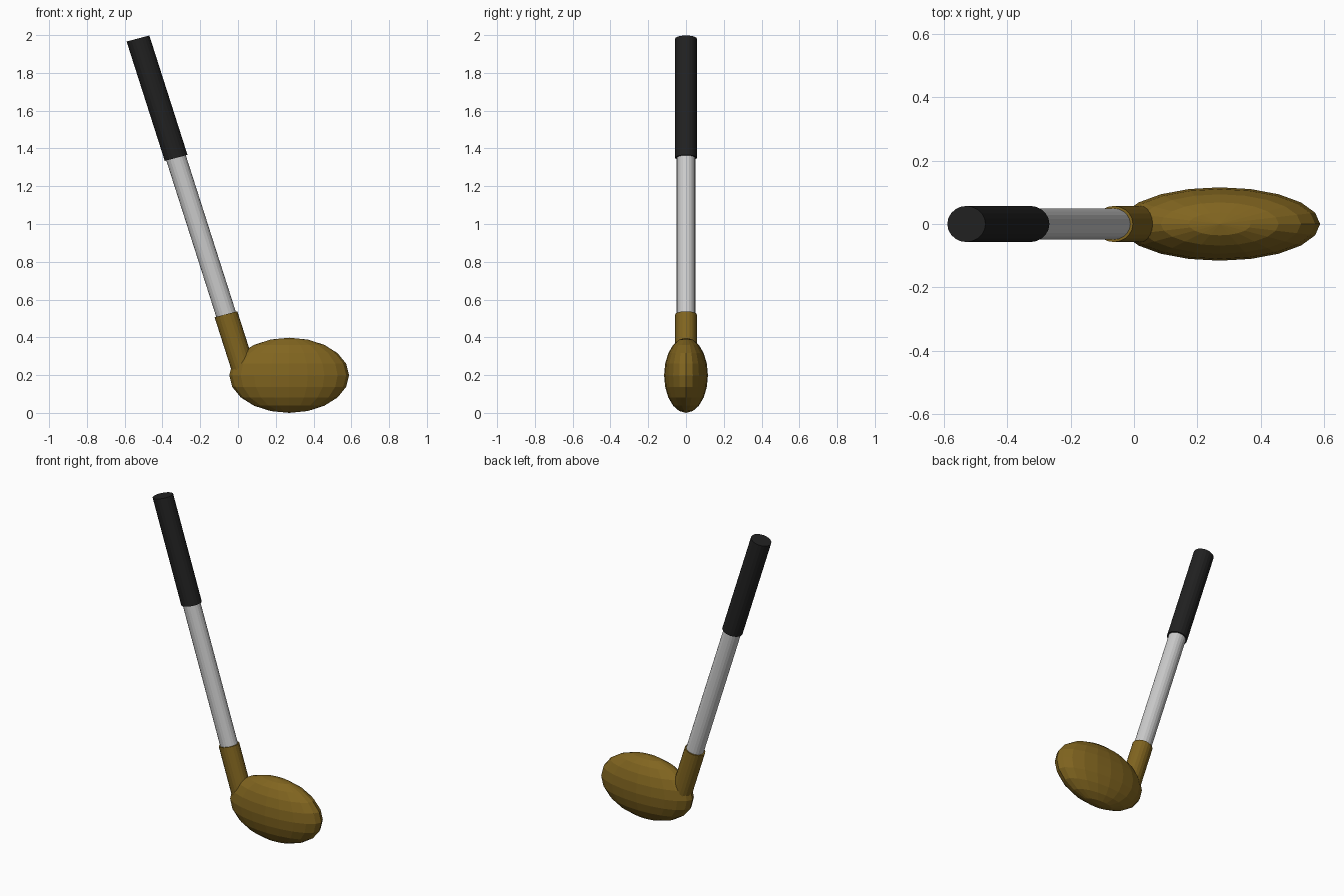
import bpy, bmesh, math
from mathutils import Matrix, Vector

if "Cube" in bpy.data.objects:
    bpy.data.objects.remove(bpy.data.objects["Cube"])

TILT = math.radians(-16.2)   # lean of the club shaft towards -x
STRETCH = 1.1                # slight widening along x
SLOPE = 0.319                # dx per unit of height along the leaning axis


def material(name, rgb):
    m = bpy.data.materials.new(name)
    m.diffuse_color = (*rgb, 1)
    m.use_nodes = True
    m.node_tree.nodes["Principled BSDF"].inputs["Base Color"].default_value = m.diffuse_color
    return m


def add_object(name, bm, mat=None):
    mesh = bpy.data.meshes.new(name)
    bm.to_mesh(mesh)
    bm.free()
    ob = bpy.data.objects.new(name, mesh)
    bpy.context.collection.objects.link(ob)
    if mat:
        mesh.materials.append(mat)
    return ob


def axis_point(z):
    return Vector((-0.063 - SLOPE * (z - 0.52), 0, z))


def rod(name, z0, z1, radius, mat=None):
    """Leaning cylinder between two heights on the shaft axis."""
    a, b = axis_point(z0), axis_point(z1)
    length = (z1 - z0) / math.cos(TILT)
    m = (Matrix.Translation((a + b) / 2)
         @ Matrix.Diagonal((STRETCH, 1, 1, 1))
         @ Matrix.Rotation(TILT, 4, 'Y'))
    bm = bmesh.new()
    bmesh.ops.create_cone(bm, cap_ends=True, segments=20, radius1=radius,
                          radius2=radius, depth=length, matrix=m)
    return add_object(name, bm, mat)


wood = material("brown_wood", (0.22, 0.13, 0.014))
rubber = material("black_rubber", (0.015, 0.015, 0.015))

# Head: flattened low-poly ellipsoid
bm = bmesh.new()
bmesh.ops.create_uvsphere(
    bm, u_segments=20, v_segments=10, radius=1,
    matrix=Matrix.Translation((0.271, 0, 0.199)) @ Matrix.Diagonal((0.317, 0.116, 0.199, 1)))
add_object("club_head", bm, wood)

# Neck socket, shaft and grip along one leaning axis
rod("neck_socket", 0.23, 0.522, 0.057, wood)
rod("shaft", 0.45, 1.40, 0.049)
rod("grip", 1.35, 1.982, 0.057, rubber)
